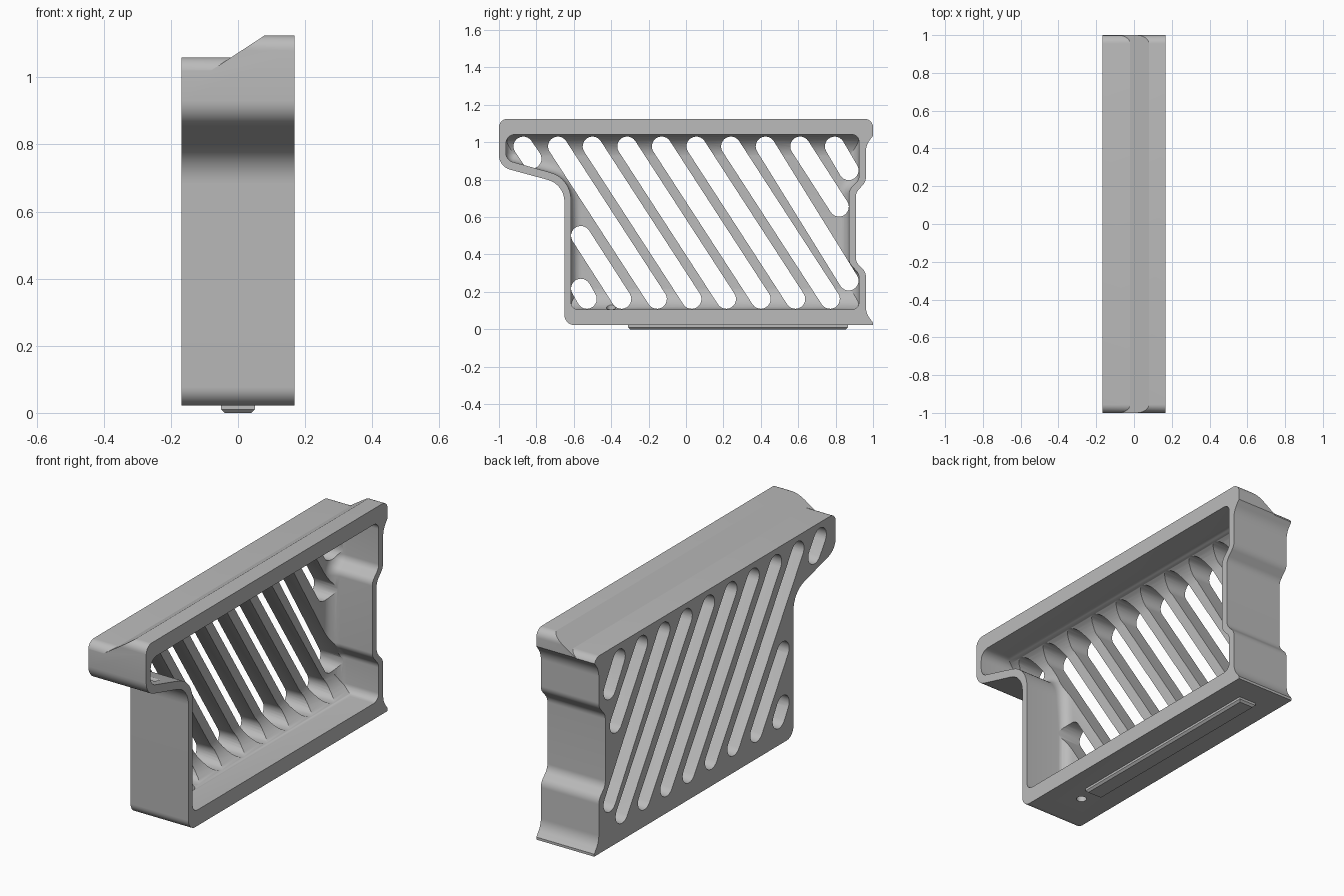
import bpy, bmesh, math
from mathutils import Vector

if "Cube" in bpy.data.objects:
    bpy.data.objects.remove(bpy.data.objects["Cube"], do_unlink=True)

grey = bpy.data.materials.new("plain grey")
grey.use_nodes = True
grey.diffuse_color = (0.5, 0.5, 0.5, 1)
grey.node_tree.nodes["Principled BSDF"].inputs["Base Color"].default_value = (0.5, 0.5, 0.5, 1)

HALF = 0.168      # half the width in x
FLOOR = -0.075    # pocket floor in x


def rounded(corners, inset=0.0, steps=8):
    """Counter-clockwise (u, v, radius) corners -> inset, filleted outline."""
    n = len(corners)
    p = [Vector(c[:2]) for c in corners]
    d = [(p[(i + 1) % n] - p[i]).normalized() for i in range(n)]
    out = []
    for i in range(n):
        a, b, r = d[i - 1], d[i], corners[i][2]
        turn = math.atan2(a.x * b.y - a.y * b.x, a.dot(b))
        na, nb = Vector((-a.y, a.x)), Vector((-b.y, b.x))
        miter = (na + nb) / (1 + na.dot(nb))
        q = p[i] + miter * inset
        if r == 0:
            out.append(q)
            continue
        side = 1 if turn > 0 else -1
        r = max(r - side * inset, 0.004)
        centre = q + miter * r * side
        start = -na * side * r
        for k in range(steps + 1):
            t = turn * k / steps
            c, s = math.cos(t), math.sin(t)
            out.append(centre + Vector((start.x * c - start.y * s,
                                        start.x * s + start.y * c)))
    return out


def loft(name, rings):
    """Closed solid through rings of equal point count."""
    bm = bmesh.new()
    vs = [[bm.verts.new(co) for co in ring] for ring in rings]
    n = len(vs[0])
    for lo, hi in zip(vs, vs[1:]):
        for i in range(n):
            bm.faces.new((lo[i], lo[(i + 1) % n], hi[(i + 1) % n], hi[i]))
    bm.faces.new(vs[0][::-1])
    bm.faces.new(vs[-1])
    bmesh.ops.recalc_face_normals(bm, faces=bm.faces)
    me = bpy.data.meshes.new(name)
    bm.to_mesh(me)
    bm.free()
    ob = bpy.data.objects.new(name, me)
    bpy.context.collection.objects.link(ob)
    me.materials.append(grey)
    return ob


def along_x(name, pts, x0, x1):
    return loft(name, [[(x, y, z) for y, z in pts] for x in (x0, x1)])


def combine(target, tool, operation):
    mod = target.modifiers.new("cut", 'BOOLEAN')
    mod.operation, mod.solver, mod.object = operation, 'EXACT', tool
    bpy.context.view_layer.objects.active = target
    bpy.ops.object.modifier_apply(modifier=mod.name)
    bpy.data.objects.remove(tool, do_unlink=True)


# Housing side silhouette
housing = along_x("housing", rounded([
    (-0.65, 0.022, 0.055), (1, 0.022, 0), (1, 0.035, 0), (0.962, 0.085, 0.1),
    (0.962, 0.305, 0.06), (0.908, 0.36, 0.06), (0.908, 0.73, 0.06),
    (0.962, 0.79, 0.06), (0.962, 0.985, 0.1), (1, 1.035, 0), (1, 1.125, 0.045),
    (-1, 1.125, 0.045), (-1, 0.87, 0.08), (-0.65, 0.775, 0.12)]), -HALF, HALF)

# Lower step of the top, leaving a sloped ridge
step = rounded([(-1.2, 0.98, 0), (-1.0005, 0.98, 0), (-1.0005, 1.06, 0.045),
                (1.0005, 1.06, 0.045), (1.0005, 0.98, 0), (1.2, 0.98, 0),
                (1.2, 1.3, 0), (-1.2, 1.3, 0)])
ramp = loft("step_cutter", [[(-0.4, y, z) for y, z in step],
                            [(-0.02 + (z - 1.06) * 1.53, y, z) for y, z in step]])
combine(housing, ramp, 'DIFFERENCE')

# Pocket with a filleted floor
pocket_outline = [
    (-0.615, 0.105, 0.04), (0.925, 0.105, 0.04), (0.925, 0.295, 0.05),
    (0.872, 0.355, 0.05), (0.872, 0.745, 0.05), (0.925, 0.8, 0.05),
    (0.925, 1.042, 0.04), (-0.963, 1.042, 0.05), (-0.963, 0.905, 0.05),
    (-0.615, 0.808, 0.15)]
R = 0.055
rings = [[(0.3, y, z) for y, z in rounded(pocket_outline)]]
for k in range(7):
    a = math.pi / 2 * k / 6
    x = FLOOR + R * (1 - math.sin(a))
    rings.append([(x, y, z) for y, z in rounded(pocket_outline, R * (1 - math.cos(a)))])
pocket = loft("pocket_cutter", rings)

# Wider fillets along the pocket's top and bottom
section = rounded([(FLOOR - 0.001, 0.103, 0.13), (0.5, 0.103, 0),
                   (0.5, 1.044, 0), (FLOOR - 0.001, 1.044, 0.13)], steps=10)
trough = loft("pocket_limits", [[(x, y, z) for x, z in section] for y in (-1.3, 1.3)])
combine(pocket, trough, 'INTERSECT')
combine(housing, pocket, 'DIFFERENCE')

# Slanted vent slots: top and bottom end centres
TOP, BOTTOM, LEAN, PITCH = 0.978, 0.162, 0.53, 0.185
slots = [((-0.685 + PITCH * i, TOP), (-0.685 + PITCH * i + LEAN, BOTTOM)) for i in range(6)]
slots += [((-0.87, TOP), (-0.825, 0.912)), ((-0.562, 0.5), (-0.345, BOTTOM)),
          ((-0.562, 0.218), (-0.53, BOTTOM)), ((0.425, TOP), (0.87, 0.26)),
          ((0.61, TOP), (0.818, 0.655)), ((0.795, TOP), (0.87, 0.85))]
for top, low in slots:
    axis = math.atan2(top[1] - low[1], top[0] - low[0])
    pts = []
    for (y, z), turn in ((top, -0.5), (low, 0.5)):
        for k in range(13):
            t = axis + math.pi * (turn + k / 12)
            pts.append((y + 0.0525 * math.cos(t), z + 0.0525 * math.sin(t)))
    combine(housing, along_x("slot_cutter", pts, -0.4, 0.12), 'DIFFERENCE')

# Small drain hole through the base
circle = [(0.025 * math.cos(math.tau * k / 20), 0.025 * math.sin(math.tau * k / 20))
          for k in range(20)]
hole = loft("hole_cutter", [[(x, y - 0.4, z) for x, y in circle] for z in (-0.1, 0.2)])
combine(housing, hole, 'DIFFERENCE')

# Chamfered rail under the base
rail = loft("base_rail", [
    [(sx * w, 0.2775 + sy * (0.5375 + w), z) for sx, sy in ((-1, -1), (1, -1), (1, 1), (-1, 1))]
    for w, z in ((0.04, 0), (0.05, 0.01), (0.05, 0.03))])

bpy.ops.object.select_all(action='DESELECT')
for ob in (housing, rail):
    ob.select_set(True)
bpy.context.view_layer.objects.active = housing
bpy.ops.object.shade_smooth_by_angle(angle=math.radians(25))
